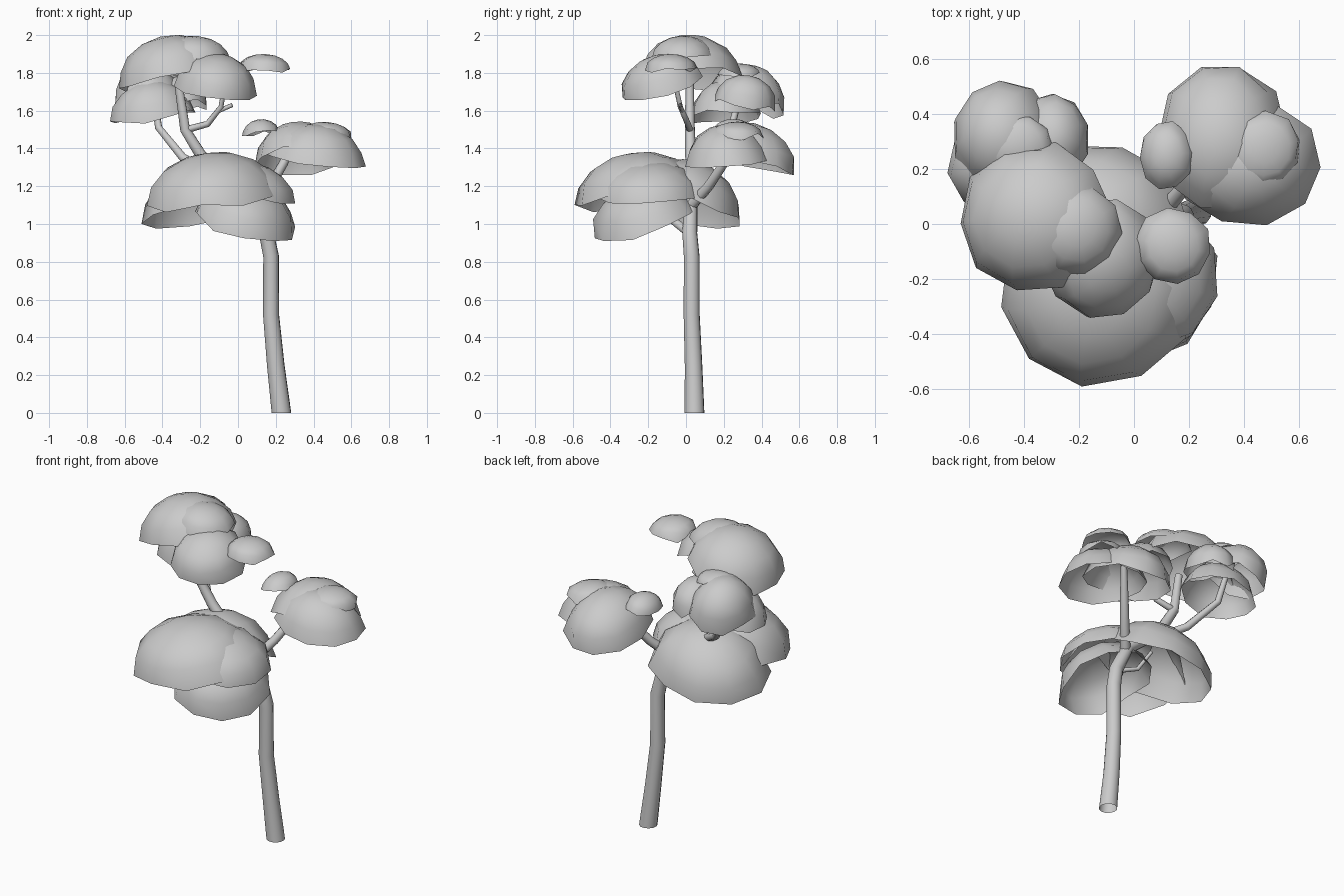
import bpy, bmesh, random
from math import pi, sin, cos
from mathutils import Vector

if "Cube" in bpy.data.objects:
    bpy.data.objects.remove(bpy.data.objects["Cube"])

random.seed(4)


def limb(name, pts, sides=2):
    """Tapered tube through (x, y, z, radius) points."""
    cu = bpy.data.curves.new(name, 'CURVE')
    cu.dimensions = '3D'
    cu.bevel_depth = 1.0
    cu.bevel_resolution = sides
    sp = cu.splines.new('POLY')
    sp.points.add(len(pts) - 1)
    for p, (x, y, z, r) in zip(sp.points, pts):
        p.co = (x, y, z, 1)
        p.radius = r
    tmp = bpy.data.objects.new(name, cu)
    bpy.context.collection.objects.link(tmp)
    bpy.context.view_layer.update()
    me = bpy.data.meshes.new_from_object(
        tmp.evaluated_get(bpy.context.evaluated_depsgraph_get()))
    bpy.data.objects.remove(tmp)
    bpy.data.curves.remove(cu)
    for v in me.vertices:
        if v.co.z < 0.03:
            v.co.z = 0
    me.polygons.foreach_set('use_smooth', [True] * len(me.polygons))
    me.name = name
    bpy.context.collection.objects.link(bpy.data.objects.new(name, me))


def leaf_dome(name, centre, rx, ry, h, tilt, seg=10, rings=4):
    """Open shell cap; tilt is the (x, y) lean of its axis."""
    bm = bmesh.new()
    rot = Vector((0, 0, 1)).rotation_difference(Vector((*tilt, 1)))
    c = Vector(centre)
    turn = random.random()
    top = bm.verts.new(c + rot @ Vector((0, 0, h)))
    prev = None
    for i in range(1, rings + 1):
        a = pi / 2 * .93 * i / rings
        ring = []
        for j in range(seg):
            t = 2 * pi * (j + turn) / seg
            k = random.uniform(.97, 1.03)
            drop = random.uniform(-.03, .015) if i == rings else 0
            p = Vector((rx * sin(a) * cos(t) * k, ry * sin(a) * sin(t) * k,
                        h * cos(a) + drop))
            ring.append(bm.verts.new(c + rot @ p))
        for j in range(seg):
            n = (j + 1) % seg
            if prev:
                bm.faces.new((prev[j], ring[j], ring[n], prev[n]))
            else:
                bm.faces.new((top, ring[j], ring[n]))
        prev = ring
    for f in bm.faces:
        f.smooth = True
    me = bpy.data.meshes.new(name)
    bm.to_mesh(me)
    bm.free()
    bpy.context.collection.objects.link(bpy.data.objects.new(name, me))


# Trunk and its leaning continuation
limb("trunk", [(.23, .045, 0, .053), (.2, .04, .25, .047), (.175, .03, .52, .043),
               (.175, .03, .83, .042), (.15, .02, .95, .04), (.07, .025, 1.12, .036),
               (-.12, .03, 1.27, .032), (-.2, .025, 1.37, .03), (-.28, .02, 1.5, .027),
               (-.315, .02, 1.74, .022)], 4)

# Branches
limb("right_branch", [(.09, .03, 1.1, .03), (.17, .12, 1.2, .027),
                      (.24, .2, 1.32, .024), (.31, .28, 1.46, .018)])
limb("left_branch", [(-.12, .03, 1.25, .027), (-.29, .12, 1.35, .024),
                     (-.42, .24, 1.51, .02), (-.45, .29, 1.7, .015)])
limb("upper_branch", [(-.27, .02, 1.5, .019), (-.16, .01, 1.53, .017),
                      (-.09, -.03, 1.62, .014), (-.06, -.07, 1.8, .012)])
limb("upper_twig", [(-.1, -.02, 1.6, .012), (-.03, -.03, 1.63, .011)])
limb("low_branch", [(.15, .02, .95, .025), (.07, -.07, 1.02, .022),
                    (-.04, -.17, 1.08, .018), (-.1, -.22, 1.2, .013)])
limb("low_twig", [(.05, -.09, 1.03, .015), (-.06, -.04, 1.06, .013), (-.13, 0, 1.18, .01)])

# Leaf shells: centre, x radius, y radius, height, lean
domes = {
    "low_canopy": [((-.13, -.25, 1.12), .36, .35, .26, (-.12, -.14)),
                   ((.03, -.21, .99), .28, .29, .23, (.22, -.25)),
                   ((-.15, -.02, 1.04), .36, .32, .3, (-.22, .26)),
                   ((.04, -.2, 1.15), .27, .28, .18, (.2, -.06))],
    "right_canopy": [((.32, .31, 1.31), .24, .28, .23, (-.05, .25)),
                     ((.41, .22, 1.3), .27, .23, .23, (.12, -.08)),
                     ((.47, .27, 1.47), .14, .14, .07, (.1, 0)),
                     ((.12, .25, 1.47), .1, .125, .085, (-.2, 0))],
    "top_canopy": [((-.35, .02, 1.75), .29, .28, .25, (-.25, .05)),
                   ((-.22, -.02, 1.88), .18, .17, .115, (.12, -.03)),
                   ((-.12, -.12, 1.71), .22, .23, .19, (.15, -.3)),
                   ((.14, -.08, 1.82), .14, .14, .08, (.05, 0))],
    "left_canopy": [((-.47, .31, 1.63), .19, .21, .22, (-.2, .3)),
                    ((-.45, .21, 1.55), .23, .19, .21, (-.12, -.08)),
                    ((-.3, .31, 1.63), .14, .17, .16, (.15, .15)),
                    ((-.42, .28, 1.78), .13, .12, .07, (0, -.05))],
}
for part, shells in domes.items():
    for n, args in enumerate(shells, 1):
        leaf_dome(f"{part}_{n}", *args)
